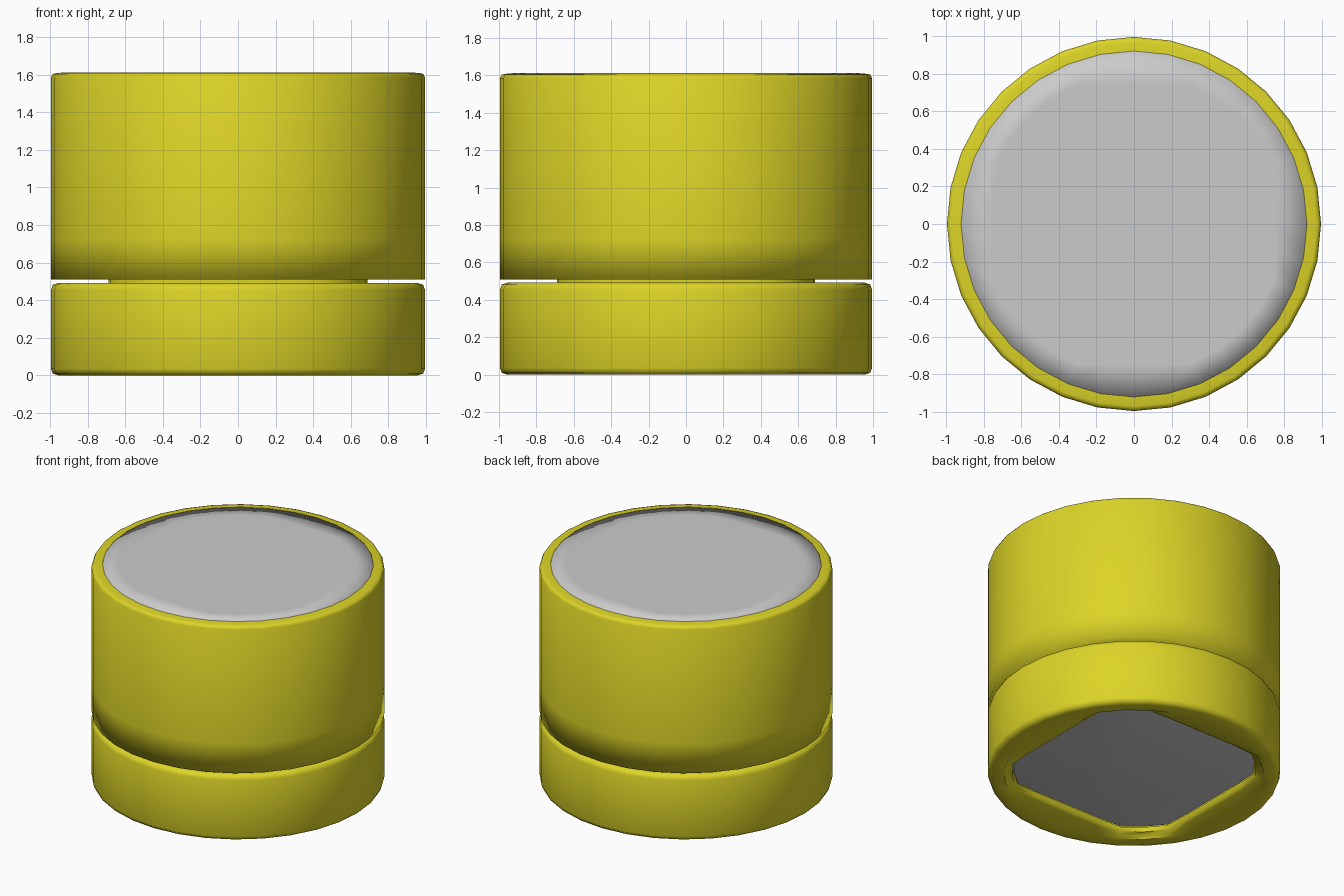
import bpy, bmesh
from math import cos, sin, tau

if "Cube" in bpy.data.objects:
    bpy.data.objects.remove(bpy.data.objects["Cube"])

SIDES = 32
yellow = bpy.data.materials.new("yellow")
yellow.diffuse_color = (0.72, 0.66, 0.02, 1)
yellow.use_nodes = True
yellow.node_tree.nodes["Principled BSDF"].inputs["Base Color"].default_value = yellow.diffuse_color


def ring(bm, r, z, half=None):
    """Circle of radius r, clipped to a square of half-width `half` if given."""
    verts = []
    for i in range(SIDES):
        a = tau * i / SIDES
        c, s = cos(a), sin(a)
        d = min(r, half / max(abs(c), abs(s))) if half else r
        verts.append(bm.verts.new((d * c, d * s, z)))
    return verts


def loft(name, rings, mat=None, cap_start=False, cap_end=False, angle=None):
    bm = bmesh.new()
    loops = [ring(bm, *p) for p in rings]
    for a, b in zip(loops, loops[1:]):
        for i in range(SIDES):
            j = (i + 1) % SIDES
            bm.faces.new((a[i], a[j], b[j], b[i]))
    if cap_start:
        bm.faces.new(loops[0][::-1])
    if cap_end:
        bm.faces.new(loops[-1])
    me = bpy.data.meshes.new(name)
    bm.to_mesh(me)
    bm.free()
    me.shade_smooth()
    if mat:
        me.materials.append(mat)
    ob = bpy.data.objects.new(name, me)
    bpy.context.collection.objects.link(ob)
    if angle:
        bpy.context.view_layer.objects.active = ob
        ob.select_set(True)
        bpy.ops.object.shade_smooth_by_angle(angle=angle)
        ob.select_set(False)
    return ob


# lower drum: shallow round recess with a square hole underneath, square neck on top
loft("lower_drum", [
    (0.82, 0.06, 0.69), (0.83, 0.03, 0.70), (0.87, 0.02, 0.72), (0.88, 0),
    (0.955, 0), (0.985, 0.01), (0.995, 0.035),
    (0.995, 0.455), (0.985, 0.482), (0.955, 0.492),
    (0.82, 0.492, 0.69), (0.82, 0.51, 0.69)], yellow, angle=0.9)

# grey plate at the bottom of the square recess
loft("bottom_plate", [(0.80, 0.06, 0.67), (0.82, 0.065, 0.69)],
     cap_start=True)

# upper drum: soft-shaded lower edge, rounded top rim, open where the neck enters
loft("upper_drum", [
    (0.82, 0.51, 0.69), (0.995, 0.51), (0.995, 0.73), (0.995, 1.585),
    (0.985, 1.604), (0.97, 1.608), (0.92, 1.612)], yellow)

# grey plug flush with the top rim, shading softly out to its edge
loft("top_plug", [(0.92, 1.58), (0.92, 1.611), (0.80, 1.611, 0.75)], cap_end=True)
